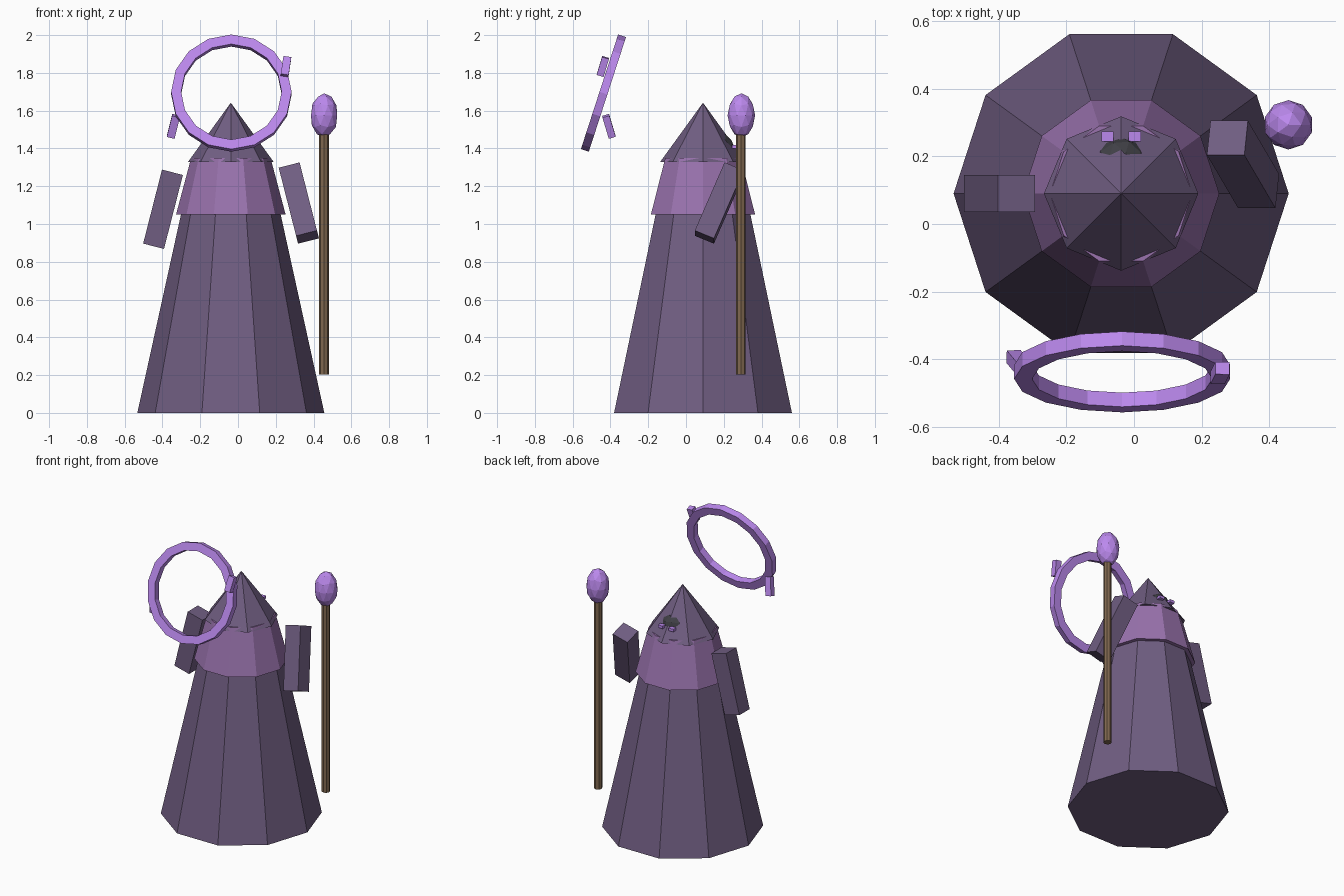
import bpy, math
from mathutils import Vector

if "Cube" in bpy.data.objects:
    bpy.data.objects.remove(bpy.data.objects["Cube"])

CX, CY = -0.038, 0.09   # axis of the robed body


def material(name, rgb):
    m = bpy.data.materials.new(name)
    m.diffuse_color = (*rgb, 1)
    m.use_nodes = True
    m.node_tree.nodes["Principled BSDF"].inputs["Base Color"].default_value = m.diffuse_color
    return m


CLOTH = material("dark_cloth", (0.16, 0.11, 0.22))
TRIM = material("purple_trim", (0.32, 0.17, 0.42))
GLOW = material("bright_purple", (0.50, 0.25, 0.85))
WOOD = material("wood", (0.22, 0.14, 0.08))
SHADOW = material("shadow", (0.05, 0.05, 0.06))


def finish(name, mat):
    o = bpy.context.object
    o.name = o.data.name = name
    o.data.materials.append(mat)
    return o


def cone(name, mat, sides, r1, r2, z1, z2, x=CX, y=CY, turn=0.0):
    bpy.ops.mesh.primitive_cone_add(vertices=sides, radius1=r1, radius2=r2, depth=z2 - z1,
                                    location=(x, y, (z1 + z2) / 2), rotation=(0, 0, turn))
    return finish(name, mat)


def box(name, mat, loc, size, rot=(0, 0, 0)):
    bpy.ops.mesh.primitive_cube_add(size=1, location=loc, rotation=rot)
    bpy.context.object.scale = size
    return finish(name, mat)


def ball(name, mat, loc, radii):
    bpy.ops.mesh.primitive_ico_sphere_add(subdivisions=2, radius=1, location=loc)
    bpy.context.object.scale = radii
    return finish(name, mat)


# Robe, shoulder cape and pointed hood
cone("robe", CLOTH, 10, 0.495, 0.22, 0.0, 1.25, turn=math.pi / 2)
cone("shoulder_cape", TRIM, 10, 0.29, 0.21, 1.05, 1.35, turn=math.pi / 2)
cone("hood", CLOTH, 8, 0.228, 0.0, 1.327, 1.642)

# Face and eyes just breaking the hood surface at the back
ball("face", SHADOW, (CX, 0.165, 1.40), (0.085, 0.092, 0.085))
for side, label in ((-1, "left"), (1, "right")):
    box(f"{label}_eye", GLOW, (CX + side * 0.04, 0.258, 1.41), (0.036, 0.03, 0.018))

# Sleeves
SLEEVE = (0.114, 0.11, 0.404)
box("left_sleeve", CLOTH, (-0.397, CY, 1.078), SLEEVE, (0, 0.25, 0))
box("right_sleeve", CLOTH, (0.322, 0.176, 1.111), SLEEVE, (-0.4, -0.25, 0))

# Staff with faceted orb
cone("staff", WOOD, 8, 0.026, 0.026, 0.203, 1.50, 0.456, 0.29)
ball("staff_orb", GLOW, (0.456, 0.293, 1.575), (0.073, 0.073, 0.117))

# Floating ring: square section swept round 16 sides
N, R_IN, R_OUT, H = 16, 0.266, 0.319, 0.022
verts, faces = [], []
for i in range(N):
    a = 2 * math.pi * i / N
    for r, z in ((R_IN, -H), (R_OUT, -H), (R_OUT, H), (R_IN, H)):
        verts.append((r * math.cos(a), r * math.sin(a), z))
    for k in range(4):
        j, n = (i + 1) % N * 4, (k + 1) % 4
        faces.append((i * 4 + k, j + k, j + n, i * 4 + n))
mesh = bpy.data.meshes.new("floating_ring")
mesh.from_pydata(verts, [], [f[::-1] for f in faces])
mesh.materials.append(GLOW)
ring = bpy.data.objects.new("floating_ring", mesh)
bpy.context.collection.objects.link(ring)
ring.location = (-0.035, -0.437, 1.693)
ring.rotation_euler = (math.radians(72), 0, 0)

# Small shards on the ring
for label, loc, axis, length in (("right", (0.254, -0.44, 1.834), (0.15, 0.3, 1), 0.10),
                                 ("left", (-0.342, -0.408, 1.517), (0.25, -0.3, 1), 0.12)):
    tilt = Vector((0, 0, 1)).rotation_difference(Vector(axis)).to_euler()
    box(f"{label}_ring_shard", GLOW, loc, (0.042, 0.038, length), tilt)
